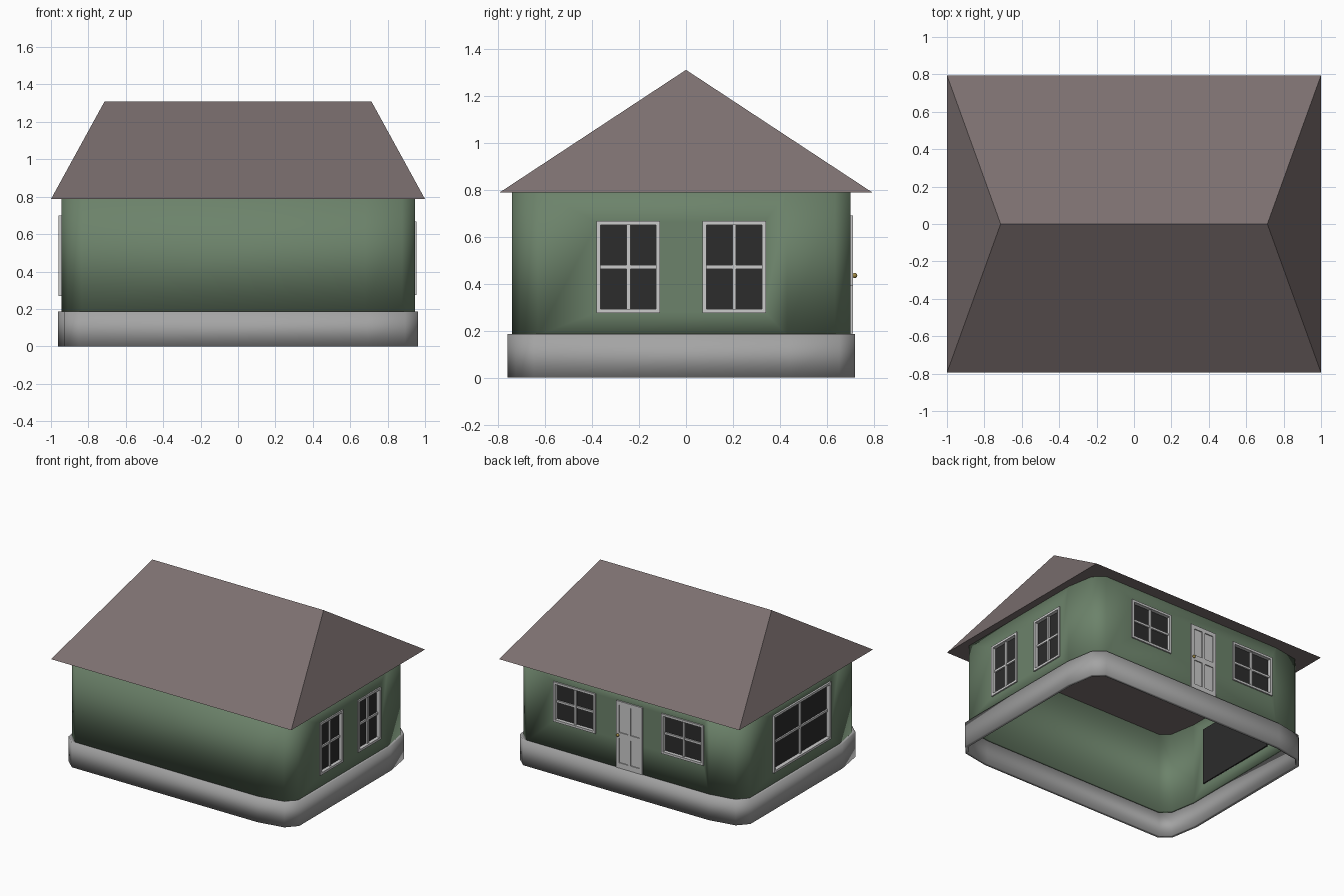
import bpy, bmesh, math
from mathutils import Matrix, Vector

if "Cube" in bpy.data.objects:
    bpy.data.objects.remove(bpy.data.objects["Cube"])


def mat(name, rgb):
    m = bpy.data.materials.new(name)
    m.diffuse_color = (*rgb, 1)
    m.use_nodes = True
    m.node_tree.nodes["Principled BSDF"].inputs["Base Color"].default_value = m.diffuse_color
    return m


GREEN = mat("green_paint", (0.15, 0.225, 0.145))
STONE = mat("grey_stone", (0.37, 0.37, 0.37))
ROOF = mat("brown_roof", (0.20, 0.16, 0.16))
GLASS = mat("dark_glass", (0.025, 0.025, 0.025))
BRASS = mat("brass", (0.35, 0.25, 0.06))


def finish(name, bm, material=None, normals=True):
    if normals:
        bmesh.ops.recalc_face_normals(bm, faces=bm.faces)
    me = bpy.data.meshes.new(name)
    bm.to_mesh(me)
    bm.free()
    ob = bpy.data.objects.new(name, me)
    bpy.context.collection.objects.link(ob)
    if material:
        me.materials.append(material)
    return ob


def smooth(ob):
    bpy.ops.object.select_all(action='DESELECT')
    ob.select_set(True)
    bpy.context.view_layer.objects.active = ob
    bpy.ops.object.shade_smooth_by_angle(angle=math.radians(30))


def box(bm, place, u0, u1, n0, n1, z0, z1):
    """Box in wall coordinates: u along the wall, n outward, z up."""
    local = Matrix.Translation(((u0 + u1) / 2, (n0 + n1) / 2, (z0 + z1) / 2))
    local = local @ Matrix.Diagonal((u1 - u0, n1 - n0, z1 - z0, 1))
    bmesh.ops.create_cube(bm, size=1, matrix=place @ local)


def wall_frame(u, n, origin):
    m = Matrix((u, n, (0, 0, 1))).transposed().to_4x4()
    return Matrix.Translation(origin) @ m


RIGHT = wall_frame((0, 1, 0), (1, 0, 0), (0.945, 0, 0))
LEFT = wall_frame((0, 1, 0), (-1, 0, 0), (-0.945, 0, 0))
BACK = wall_frame((1, 0, 0), (0, 1, 0), (0, 0.70, 0))

# Footprint: half the outline, turned half a revolution for the rest
CY = -0.02
half = [(-0.835, -0.72), (0.68, -0.72), (0.877, -0.685),
        (0.945, -0.61), (0.945, 0.45), (0.91, 0.654)]
outline = half + [(-x, -y) for x, y in half]


def shell(name, z0, z1, sx, sy, thickness, material):
    bm = bmesh.new()
    low = [bm.verts.new((x * sx, y * sy + CY, z0)) for x, y in outline]
    high = [bm.verts.new((v.co.x, v.co.y, z1)) for v in low]
    for i in range(len(low)):
        j = (i + 1) % len(low)
        bm.faces.new((low[i], low[j], high[j], high[i]))
    ob = finish(name, bm, material, normals=False)
    smooth(ob)
    mod = ob.modifiers.new("thickness", 'SOLIDIFY')
    mod.thickness = thickness
    mod.offset = -1
    mod.use_even_offset = True
    return ob


shell("foundation", 0, 0.185, 1.019, 1.028, 0.025, STONE)
walls = shell("walls", 0.18, 0.79, 1, 1, 0.02, GREEN)

# Hip roof with flat underside
bm = bmesh.new()
eaves = [bm.verts.new((x, y, 0.787)) for x, y in
         ((-1, -0.795), (1, -0.795), (1, 0.795), (-1, 0.795))]
a, b = bm.verts.new((-0.713, 0, 1.31)), bm.verts.new((0.713, 0, 1.31))
e = eaves
for f in (e[::-1], (e[0], e[1], b, a), (e[1], e[2], b),
          (e[2], e[3], a, b), (e[3], e[0], a)):
    bm.faces.new(f)
finish("roof", bm, ROOF)

# Windows: frame, cross bars and recessed glass
cut = bmesh.new()


def window(name, place, u0, u1, z0, z1, out=0.01):
    w, bar = 0.017, 0.008
    uc, zc = (u0 + u1) / 2, (z0 + z1) / 2
    bm = bmesh.new()
    box(bm, place, u0, u0 + w, -0.02, out, z0, z1)
    box(bm, place, u1 - w, u1, -0.02, out, z0, z1)
    box(bm, place, u0 + w, u1 - w, -0.02, out, z0, z0 + w)
    box(bm, place, u0 + w, u1 - w, -0.02, out, z1 - w, z1)
    box(bm, place, uc - bar, uc + bar, -0.02, -0.003, z0 + w, z1 - w)
    box(bm, place, u0 + w, u1 - w, -0.02, -0.005, zc - bar, zc + bar)
    finish(name + "_frame", bm)
    bm = bmesh.new()
    box(bm, place, u0 + 0.002, u1 - 0.002, -0.03, -0.016, z0 + 0.002, z1 - 0.002)
    finish(name + "_glass", bm, GLASS)
    box(cut, place, u0 + 0.005, u1 - 0.005, -0.06, 0.05, z0 + 0.005, z1 - 0.005)


window("right_window_front", RIGHT, -0.38, -0.11, 0.275, 0.667)
window("right_window_back", RIGHT, 0.07, 0.34, 0.275, 0.667)
window("left_window", LEFT, -0.36, 0.32, 0.27, 0.70, 0.014)
window("back_window_left", BACK, 0.26, 0.61, 0.39, 0.69)
window("back_window_right", BACK, -0.64, -0.29, 0.39, 0.69)

cutter = finish("window_cutter", cut)
cutter.hide_render = True
cutter.hide_viewport = True
mod = walls.modifiers.new("openings", 'BOOLEAN')
mod.operation = 'DIFFERENCE'
mod.solver = 'EXACT'
mod.object = cutter

# Door: slab with raised rails and stiles leaving four sunken panels
bm = bmesh.new()
u0, u1, z0, z1 = -0.133, 0.083, 0.187, 0.69
box(bm, BACK, u0, u1, -0.005, 0.004, z0, z1)
for u in (u0, (u0 + u1) / 2 - 0.012, u1 - 0.024):
    box(bm, BACK, u, u + 0.024, 0, 0.011, z0, z1)
cols = ((u0 + 0.024, (u0 + u1) / 2 - 0.012), ((u0 + u1) / 2 + 0.012, u1 - 0.024))
for c0, c1 in cols:
    for r0, r1 in ((z0, z0 + 0.04), (0.415, 0.455), (z1 - 0.03, z1)):
        box(bm, BACK, c0, c1, 0, 0.011, r0, r1)
finish("door", bm)

# Door knob
bm = bmesh.new()
bmesh.ops.create_uvsphere(bm, u_segments=12, v_segments=8, radius=0.011,
                          matrix=Matrix.Translation((0.066, 0.718, 0.435)))
smooth(finish("door_knob", bm, BRASS))
